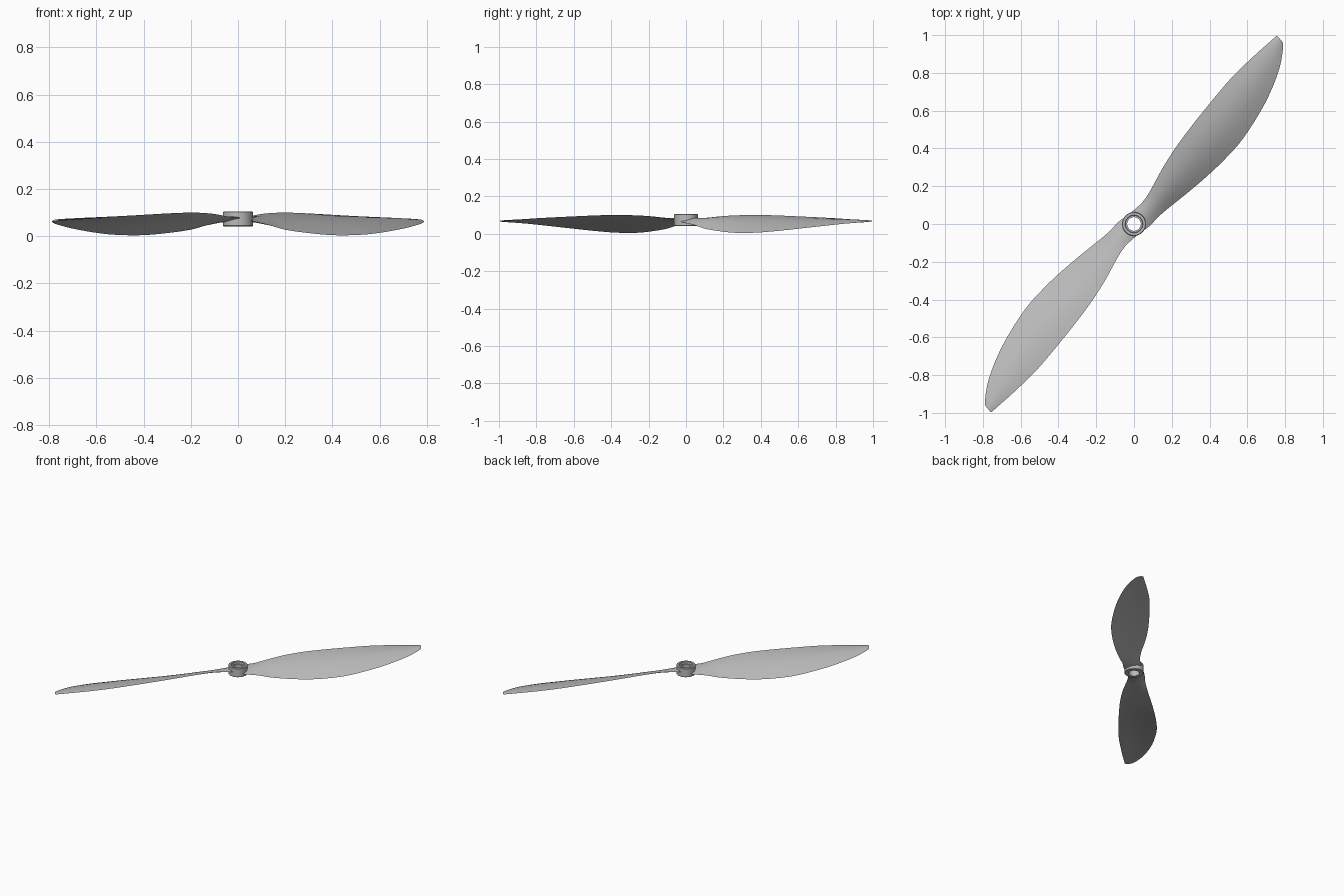
import bpy, bmesh, math
from mathutils import Vector, Matrix

cube = bpy.data.objects.get("Cube")
if cube:
    bpy.data.objects.remove(cube, do_unlink=True)

grey = bpy.data.materials.new("light grey plastic")
grey.use_nodes = True
color = (0.5, 0.5, 0.5, 1)
grey.diffuse_color = color
grey.node_tree.nodes["Principled BSDF"].inputs["Base Color"].default_value = color

HUB_MID = 0.07


def finish(name, bm, angle=40):
    bmesh.ops.recalc_face_normals(bm, faces=bm.faces)
    mesh = bpy.data.meshes.new(name)
    bm.to_mesh(mesh)
    bm.free()
    mesh.materials.append(grey)
    obj = bpy.data.objects.new(name, mesh)
    bpy.context.collection.objects.link(obj)
    bpy.ops.object.select_all(action='DESELECT')
    obj.select_set(True)
    bpy.context.view_layer.objects.active = obj
    bpy.ops.object.shade_smooth_by_angle(angle=math.radians(angle))
    return obj


def smooth_path(points, steps):
    """Catmull-Rom interpolation through the blade stations."""
    pts = [Vector(p) for p in points]
    out = []
    for i in range(len(pts) - 1):
        a, b, c, d = pts[max(i - 1, 0)], pts[i], pts[i + 1], pts[min(i + 2, len(pts) - 1)]
        for s in range(steps):
            t = s / steps
            out.append(0.5 * (2 * b + (c - a) * t + (2 * a - 5 * b + 4 * c - d) * t ** 2
                              + (3 * b - a - 3 * c + d) * t ** 3))
    return out + [pts[-1]]


# Blade stations: (radius, high edge offset), (high edge z, low edge offset, low edge z)
high_edge = [(0, -.052, .075), (.045, -.048, .077), (.12, -.036, .083), (.2, -.042, .092),
             (.32, -.062, .098), (.45, -.075, .099), (.58, -.079, .096), (.72, -.078, .091),
             (.93, -.070, .083), (1.1, -.046, .075), (1.2, -.028, .070), (1.252, -.018, .067)]
low_edge = [(0, .060, .066), (.045, .072, .058), (.12, .080, .045), (.2, .097, .027),
            (.32, .125, .013), (.45, .151, .004), (.58, .169, .004), (.72, .176, .011),
            (.93, .153, .030), (1.1, .108, .048), (1.2, .060, .058), (1.242, .030, .063)]


def make_blade(name, turn):
    bm = bmesh.new()
    rings = []
    n = 8
    for a, b in zip(smooth_path(high_edge, 4), smooth_path(low_edge, 4)):
        thick = 0.018 - 0.012 * min(a.x / 1.25, 1)
        camber = 0.05 * (b - a).length
        ring = []
        for k in range(2 * n):
            t = k / n if k <= n else 2 - k / n
            side = 1 if k <= n else -1
            p = a.lerp(b, t)
            bulge = math.sin(math.pi * t)
            p.z += camber * bulge + side * (0.5 * thick * bulge + 0.001)
            ring.append(bm.verts.new(p))
        rings.append(ring)
    for r0, r1 in zip(rings, rings[1:]):
        for k in range(2 * n):
            j = (k + 1) % (2 * n)
            bm.faces.new((r0[k], r0[j], r1[j], r1[k]))
    bm.faces.new(rings[0])
    bm.faces.new(rings[-1])
    # Local frame: x outward along the blade, y towards the low edge
    out, low = Vector((.616, .788, 0)), Vector((.788, -.616, 0))
    for v in bm.verts:
        v.co = out * v.co.x + low * v.co.y + Vector((0, 0, v.co.z))
    bm.transform(Matrix.Rotation(turn, 4, 'Z'))
    return finish(name, bm)


# Hub: revolved ring with a stepped bore
profile = [(.036, .042), (.060, .042), (.063, .045), (.063, .103), (.060, .106),
           (.047, .106), (.045, .104), (.045, .088), (.036, .088)]
bm = bmesh.new()
seg = 48
rings = [[bm.verts.new((r * math.cos(math.tau * s / seg), r * math.sin(math.tau * s / seg), z))
          for r, z in profile] for s in range(seg)]
for s in range(seg):
    r0, r1 = rings[s], rings[(s + 1) % seg]
    for k in range(len(profile)):
        j = (k + 1) % len(profile)
        bm.faces.new((r0[k], r0[j], r1[j], r1[k]))
finish("hub", bm, 30)

# Hidden cutter keeps the shaft hole open through the blade roots
bm = bmesh.new()
bmesh.ops.create_cone(bm, cap_ends=True, segments=seg, radius1=.05, radius2=.05, depth=.3,
                      matrix=Matrix.Translation((0, 0, HUB_MID)))
cutter = finish("shaft_hole_cutter", bm)
cutter.hide_render = True
cutter.hide_set(True)
cutter.display_type = 'WIRE'

for name, turn in (("left_blade", 0), ("right_blade", math.pi)):
    blade = make_blade(name, turn)
    mod = blade.modifiers.new("shaft hole", 'BOOLEAN')
    mod.operation = 'DIFFERENCE'
    mod.solver = 'EXACT'
    mod.object = cutter
